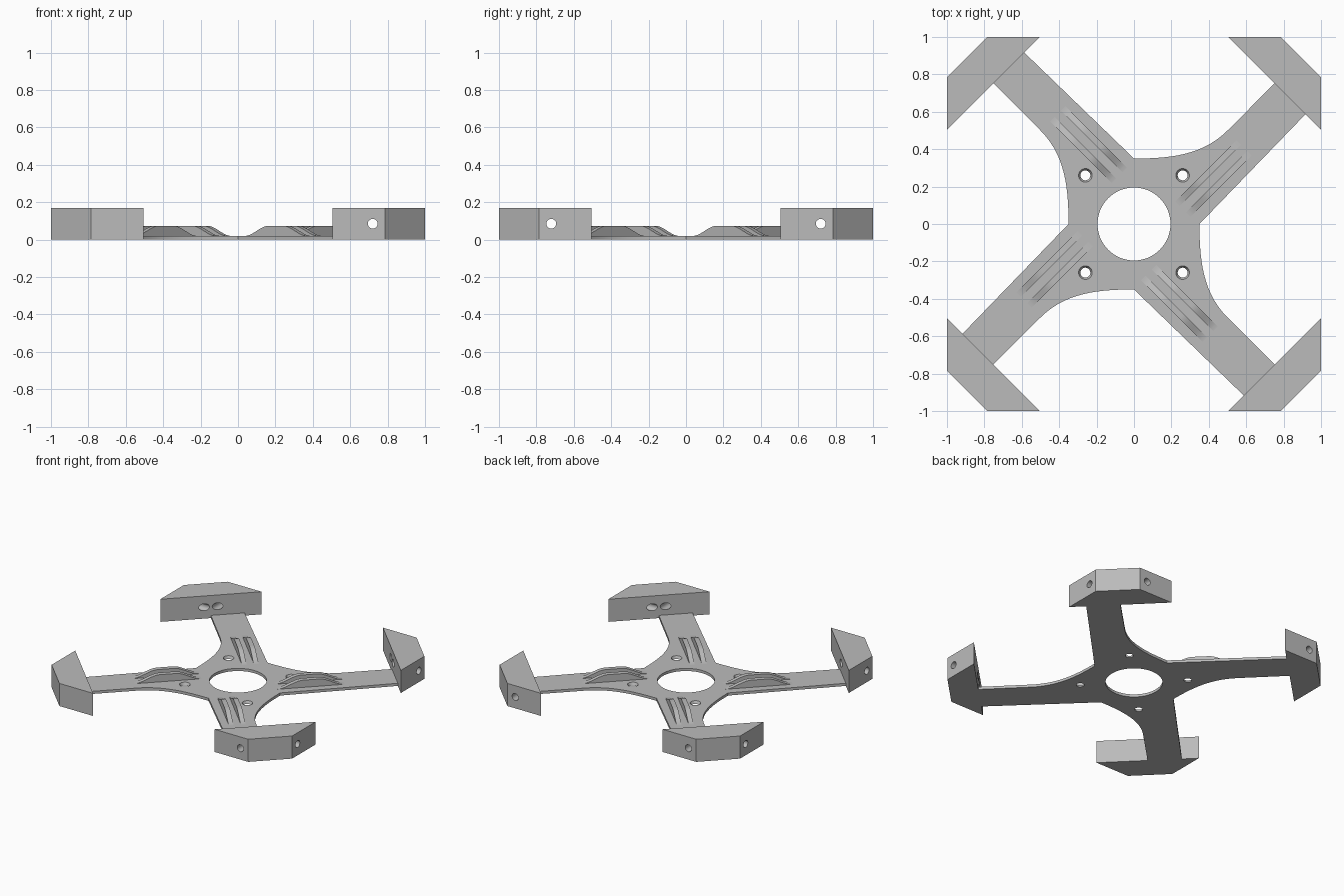
import bpy, bmesh
from math import pi, sqrt
from mathutils import Matrix, Vector

cube = bpy.data.objects.get("Cube")
if cube:
    bpy.data.objects.remove(cube, do_unlink=True)

# Single grey plastic
GREY = (0.5, 0.5, 0.5, 1)
grey = bpy.data.materials.new("grey_plastic")
grey.use_nodes = True
grey.diffuse_color = GREY
grey.node_tree.nodes["Principled BSDF"].inputs["Base Color"].default_value = GREY

THICK = 0.02       # plate thickness
HEIGHT = 0.17      # bracket height
HOLE_AT = 0.72     # bolt hole distance from the centre planes
REACH = 1.505      # x + y along a bracket's inner face


def finish(name, bm):
    bmesh.ops.recalc_face_normals(bm, faces=bm.faces)
    mesh = bpy.data.meshes.new(name)
    bm.to_mesh(mesh)
    bm.free()
    mesh.materials.append(grey)
    obj = bpy.data.objects.new(name, mesh)
    bpy.context.scene.collection.objects.link(obj)
    return obj


def prism(name, outline, offset, matrix=Matrix()):
    """Extrude a closed 3D outline along an offset."""
    bm = bmesh.new()
    face = bm.faces.new([bm.verts.new(matrix @ Vector(p)) for p in outline])
    ext = bmesh.ops.extrude_face_region(bm, geom=[face])
    verts = [g for g in ext["geom"] if isinstance(g, bmesh.types.BMVert)]
    bmesh.ops.translate(bm, verts=verts, vec=matrix.to_3x3() @ Vector(offset))
    return finish(name, bm)


def cutter(place, r_low, r_high, depth, segments=32):
    bm = bmesh.new()
    bmesh.ops.create_cone(bm, cap_ends=True, segments=segments, radius1=r_low,
                          radius2=r_high, depth=depth, matrix=place)
    obj = finish("hole_cutter", bm)
    obj.hide_render = True
    return obj


def cut(obj, cutters):
    """Drill all cutters out of an object, then discard them."""
    for c in cutters:
        mod = obj.modifiers.new("hole", 'BOOLEAN')
        mod.operation = 'DIFFERENCE'
        mod.solver = 'EXACT'
        mod.object = c
    bpy.context.view_layer.update()
    graph = bpy.context.evaluated_depsgraph_get()
    mesh = bpy.data.meshes.new_from_object(obj.evaluated_get(graph))
    obj.modifiers.clear()
    obj.data = mesh
    for c in cutters:
        bpy.data.objects.remove(c, do_unlink=True)


def smooth(obj):
    bpy.ops.object.select_all(action='DESELECT')
    obj.select_set(True)
    bpy.context.view_layer.objects.active = obj
    bpy.ops.object.shade_smooth_by_angle(angle=pi / 6)


def bezier(points, t):
    a, b, c, d = (Vector(p) for p in points)
    s = 1 - t
    return a * s**3 + b * 3*s*s*t + c * 3*s*t*t + d * t**3


def quarter(k):
    return Matrix.Rotation(k * pi / 2, 4, 'Z')


# Plate: hub and four offset arms, each quarter has one straight and one flared edge
FLARE = ((0.5, 0.5, 0), (0.37, 0.37, 0), (0.2, 0.35, 0), (0, 0.35, 0))
half = 0.165
quarter_edge = [Vector((REACH/2 + half, REACH/2 - half, 0)),
                Vector((REACH/2, REACH/2, 0))]
quarter_edge += [bezier(FLARE, i / 14) for i in range(15)]
outline = [quarter(k) @ p for k in range(4) for p in quarter_edge]
plate = prism("frame_plate", outline, (0, 0, THICK))

# Centre opening and countersunk screw holes
holes = [cutter(Matrix(), 0.195, 0.195, 0.2, 64)]
for k in range(4):
    place = quarter(k) @ Matrix.Translation((0.26, 0.26, THICK / 2))
    holes.append(cutter(place, 0.026, 0.037, THICK + 0.002))
cut(plate, holes)
smooth(plate)

# Arched stiffening ribs, two on each arm
RIB_START, RIB_END, RIB_WIDTH, RIB_RISE = 0.24, 0.705, 0.034, 0.054


def rib_profile(w):
    points = [(RIB_END, w, THICK - 0.005), (RIB_START, w, THICK - 0.005)]
    steps = 32
    for i in range(steps + 1):
        t = i / steps
        ramp = min(1, min(t, 1 - t) / 0.38)
        rise = RIB_RISE * ramp * ramp * (3 - 2 * ramp)
        points.append((RIB_START + (RIB_END - RIB_START) * t, w, THICK + rise))
    return points


NAMES = ("back_left", "back_right", "front_right", "front_left")
for k, side in enumerate(NAMES):
    # Each arm's own left and right follow the +x = left convention
    along_arm = quarter(k) @ Matrix.Rotation(pi / 4, 4, 'Z')
    for label, w in (("inner", -0.087), ("outer", -0.17)):
        rib = prism(f"{side}_{label}_rib", rib_profile(w - RIB_WIDTH / 2),
                    (0, RIB_WIDTH, 0), along_arm)
        smooth(rib)

    # Corner bracket with chamfered outer corner
    near, chamfer = REACH - 1, 0.785
    shape = [(near, 1, 0), (1, near, 0), (1, chamfer, 0), (chamfer, 1, 0)]
    bracket = prism(f"{side}_bracket", shape, (0, 0, HEIGHT), quarter(k))

    # Bolt holes; the front bracket on the -x side has only the sideways one
    sx = 1 if k in (0, 3) else -1
    sy = 1 if k in (0, 1) else -1
    z = HEIGHT / 2
    drills = [cutter(Matrix.Translation((sx * 0.9, sy * HOLE_AT, z))
                     @ Matrix.Rotation(pi / 2, 4, 'Y'), 0.026, 0.026, 0.5)]
    if k != 2:
        drills.append(cutter(Matrix.Translation((sx * HOLE_AT, sy * 0.9, z))
                             @ Matrix.Rotation(pi / 2, 4, 'X'), 0.026, 0.026, 0.5))
    cut(bracket, drills)
    smooth(bracket)
